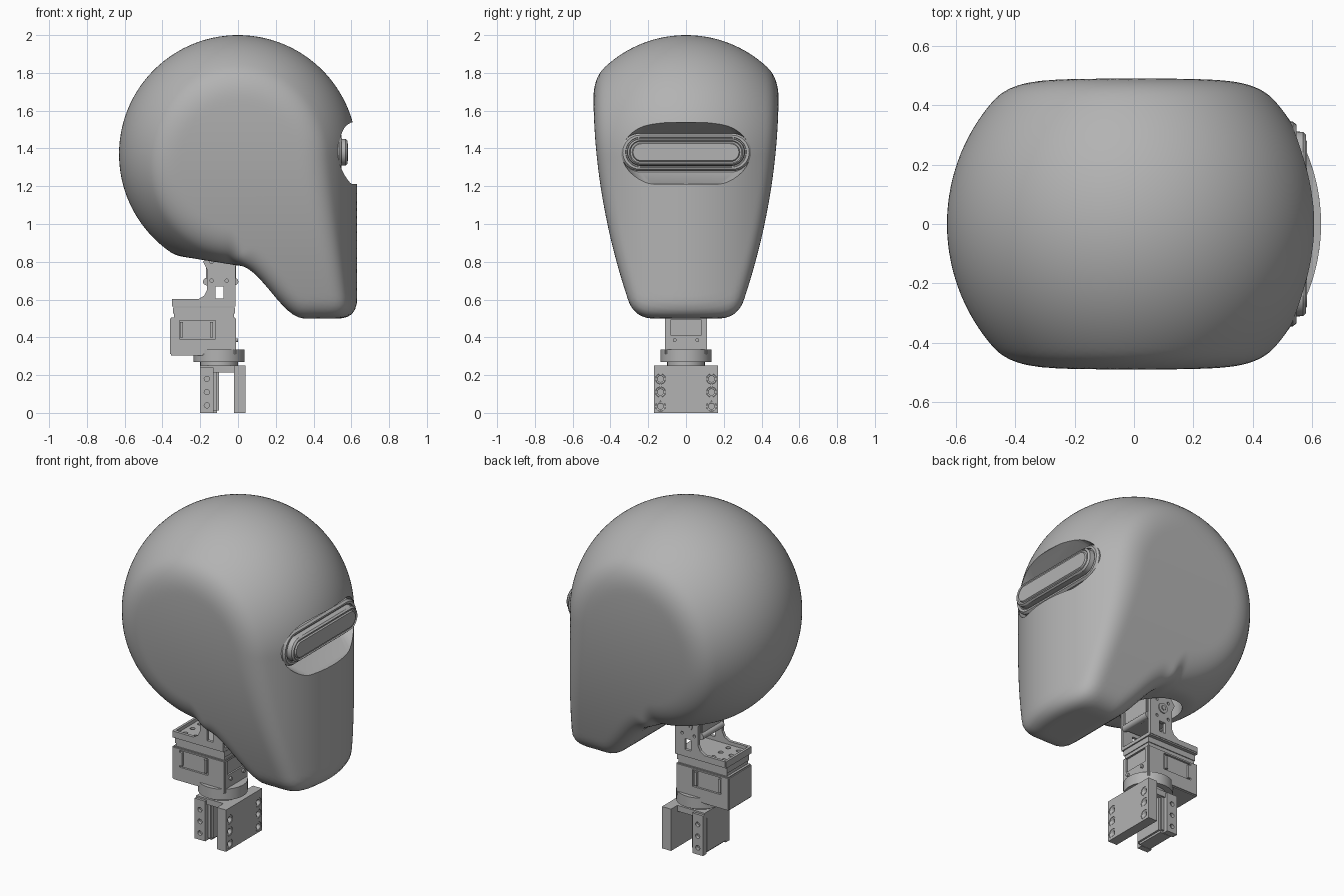
import bpy, bmesh, math
from mathutils import Vector, Matrix

if "Cube" in bpy.data.objects:
    bpy.data.objects.remove(bpy.data.objects["Cube"])

grey = bpy.data.materials.new("matte grey")
grey.use_nodes = True
tone = (0.45, 0.45, 0.45, 1)
grey.diffuse_color = tone
grey.node_tree.nodes["Principled BSDF"].inputs["Base Color"].default_value = tone


# ---- helpers ----
def finish(bm, name):
    bmesh.ops.recalc_face_normals(bm, faces=bm.faces)
    mesh = bpy.data.meshes.new(name)
    bm.to_mesh(mesh)
    bm.free()
    mesh.materials.append(grey)
    obj = bpy.data.objects.new(name, mesh)
    bpy.context.collection.objects.link(obj)
    return obj


def activate(obj):
    bpy.ops.object.select_all(action='DESELECT')
    obj.select_set(True)
    bpy.context.view_layer.objects.active = obj


def smooth(obj, angle=30):
    activate(obj)
    bpy.ops.object.shade_smooth_by_angle(angle=math.radians(angle))


def box(name, x, y, z, bevel=0):
    bm = bmesh.new()
    size = Matrix.Diagonal((x[1] - x[0], y[1] - y[0], z[1] - z[0], 1))
    mid = Matrix.Translation((sum(x) / 2, sum(y) / 2, sum(z) / 2))
    bmesh.ops.create_cube(bm, size=1, matrix=mid @ size)
    if bevel:
        bmesh.ops.bevel(bm, geom=bm.edges[:], offset=bevel, segments=2, affect='EDGES')
    return finish(bm, name)


def rod(name, center, radius, length, axis='Z', sides=32):
    bm = bmesh.new()
    turn = {'X': Matrix.Rotation(math.pi / 2, 4, 'Y'),
            'Y': Matrix.Rotation(math.pi / 2, 4, 'X'), 'Z': Matrix()}[axis]
    bmesh.ops.create_cone(bm, cap_ends=True, segments=sides, radius1=radius, radius2=radius,
                          depth=length, matrix=Matrix.Translation(center) @ turn)
    obj = finish(bm, name)
    smooth(obj)
    return obj


def cut(obj, cutters):
    for c in cutters:
        mod = obj.modifiers.new("cut", 'BOOLEAN')
        mod.operation, mod.solver, mod.object = 'DIFFERENCE', 'EXACT', c
        activate(obj)
        bpy.ops.object.modifier_apply(modifier=mod.name)
        bpy.data.objects.remove(c)


def stadium_loft(name, sections, z):
    """Loft stadium outlines (x, half length, radius) along x."""
    bm = bmesh.new()
    n = 16
    rings = []
    for x, half, r in sections:
        ring = []
        for side, start in ((1, -math.pi / 2), (-1, math.pi / 2)):
            for i in range(n + 1):
                a = start + math.pi * i / n
                ring.append(bm.verts.new((x, side * (half - r) + r * math.cos(a),
                                          z + r * math.sin(a))))
        rings.append(ring)
    for a, b in zip(rings, rings[1:]):
        for i in range(len(a)):
            j = (i + 1) % len(a)
            bm.faces.new((a[i], a[j], b[j], b[i]))
    bm.faces.new(rings[0])
    bm.faces.new(rings[-1])
    return finish(bm, name)


# ---- head shell: ball, face cylinder, tapered sides and jaw line blended together ----
R, CZ = 0.63, 1.37


def step(t):
    t = min(max(t, 0), 1)
    return t * t * (3 - 2 * t)


def smax(a, b, k):
    return max(a, b) + max(k - abs(a - b), 0) ** 2 / (4 * k)


def shell(p):
    x, y, z = p
    dz = z - CZ
    if dz < 0:
        dz *= 1 - step((x + 0.05) / 0.3)
    ball = math.sqrt(x * x + y * y + dz * dz) - R
    side = abs(y) - (0.49 - 0.2 * (max(1.7 - z, 0) / 1.15) ** 2)
    t = min(max(x / 0.35, 0), 1)
    floor = 0.78 - 0.28 * step(t) + 0.16 * max(-x, 0)
    under = (floor - z) / math.hypot(1, 4.8 * t * (1 - t))
    return smax(smax(ball, side, 0.06), under, 0.015 + 0.085 * step((x + 0.1) / 0.2))


bm = bmesh.new()
bmesh.ops.create_icosphere(bm, subdivisions=6, radius=1)
core = Vector((0.1, 0, 1.15))
for v in bm.verts:
    ray = v.co.normalized()
    lo, hi = 0, 1.3
    for _ in range(20):
        mid = (lo + hi) / 2
        if shell(core + ray * mid) < 0:
            lo = mid
        else:
            hi = mid
    v.co = core + ray * lo
head = finish(bm, "head_shell")
cut(head, [
    stadium_loft("visor_recess", [(0.49, 0.34, 0.1), (0.6, 0.34, 0.163), (0.75, 0.34, 0.163)], 1.375),
    rod("neck_opening", (-0.12, 0, 0.85), 0.17, 0.3),
])
smooth(head, 35)

# ---- visor: stepped lens in the recess ----
smooth(stadium_loft("visor_frame", [(0.46, 0.345, 0.1), (0.535, 0.345, 0.1),
                                    (0.547, 0.335, 0.09), (0.547, 0.32, 0.08),
                                    (0.54, 0.318, 0.078)], 1.38))
smooth(stadium_loft("visor_lens", [(0.5, 0.315, 0.075), (0.57, 0.31, 0.07), (0.58, 0.3, 0.062),
                                   (0.574, 0.295, 0.057), (0.574, 0.285, 0.05),
                                   (0.582, 0.28, 0.045)], 1.38))

# ---- base bracket ----
front_plate = box("base_front_plate", (-0.02, 0.04), (-0.17, 0.17), (0, 0.25))
cut(front_plate, [rod("screw_hole", (0.03, s * 0.135, z), 0.027, 0.06, 'X', 20)
                  for s in (-1, 1) for z in (0.035, 0.11, 0.18)])
for s in (-1, 1):
    for z in (0.035, 0.11, 0.18):
        ring = rod("screw_washer", (0.02, s * 0.135, z), 0.026, 0.036, 'X', 20)
        cut(ring, [rod("washer_hole", (0.03, s * 0.135, z), 0.016, 0.05, 'X', 16)])
box("base_top_plate", (-0.2, 0), (-0.11, 0.11), (0.215, 0.25))
box("base_back_block", (-0.2, -0.1), (-0.1, 0.1), (0, 0.25), 0.012)
for s in (-1, 1):
    lug = box("base_back_wing", (-0.2, -0.13), sorted((s * 0.09, s * 0.125)), (0, 0.24))
    cut(lug, [rod("wing_hole", (-0.165, s * 0.12, z), 0.014, 0.03, 'Y', 16)
              for z in (0.04, 0.11, 0.18)])

# ---- turning collar ----
rod("collar_hub", (-0.1, 0, 0.26), 0.1, 0.04)
rod("collar", (-0.1, 0, 0.302), 0.135, 0.066, sides=48)

# ---- lower motor ----
motor = box("lower_motor", (-0.36, -0.01), (-0.11, 0.11), (0.305, 0.505), 0.006)
cut(motor, [box("side_panel", (-0.31, -0.12), (s * 0.11 - 0.012, s * 0.11 + 0.012), (0.39, 0.49))
            for s in (-1, 1)])
cut(motor, [box("front_panel", (-0.02, 0.01), (-0.08, 0.08), (0.41, 0.495))])
for s in (-1, 1):
    for x in (-0.3, -0.14):
        box("panel_rib", (x - 0.008, x + 0.008), (s * 0.103 - 0.009, s * 0.103 + 0.009), (0.4, 0.48))
    rod("motor_screw", (-0.005, s * 0.06, 0.385), 0.01, 0.012, 'X', 16)
box("motor_cap", (-0.34, -0.02), (-0.1, 0.1), (0.505, 0.53))
box("motor_cap_rim", (-0.345, -0.015), (-0.105, 0.105), (0.525, 0.558))

# ---- tilt bracket: base plate with lip and two uprights ----
plate = box("tilt_plate", (-0.35, -0.012), (-0.12, 0.12), (0.562, 0.582))
cut(plate, [rod("plate_hole", (x, y, 0.572), 0.014, 0.06, 'Z', 16)
            for x in (-0.3, -0.23) for y in (-0.07, 0, 0.07)])
box("tilt_plate_lip", (-0.35, -0.335), (-0.12, 0.12), (0.575, 0.602))
outline = [(-0.345, 0.57), (-0.012, 0.57), (-0.012, 0.8), (-0.04, 0.84), (-0.155, 0.84),
           (-0.185, 0.8), (-0.165, 0.76), (-0.165, 0.65), (-0.18, 0.62), (-0.21, 0.602),
           (-0.345, 0.602)]
for s in (-1, 1):
    bm = bmesh.new()
    face = bm.faces.new([bm.verts.new((x, s * 0.105, z)) for x, z in outline])
    grown = bmesh.ops.extrude_face_region(bm, geom=[face])["geom"]
    bmesh.ops.translate(bm, vec=(0, s * 0.018, 0),
                        verts=[g for g in grown if isinstance(g, bmesh.types.BMVert)])
    upright = finish(bm, "tilt_upright")
    y = s * 0.114
    cut(upright, [box("window", (-0.118, -0.078), (y - 0.03, y + 0.03), (0.605, 0.67))])
    cut(upright, [rod("upright_hole", (x, y, z), 0.009, 0.05, 'Y', 12)
                  for x, z in ((-0.14, 0.7), (-0.06, 0.7), (-0.14, 0.8), (-0.06, 0.8))])
    rod("tilt_pivot", (-0.1, s * 0.118, 0.755), 0.03, 0.022, 'Y', 24)
    rod("pivot_screw", (-0.1, s * 0.128, 0.755), 0.015, 0.014, 'Y', 6)

# ---- upper motor reaching into the head ----
box("upper_motor", (-0.17, -0.01), (-0.095, 0.095), (0.68, 1.02), 0.006)
for x in (-0.165, -0.018):
    rod("upper_motor_lug", (x, 0, 0.695), 0.02, 0.2, 'Y', 20)
